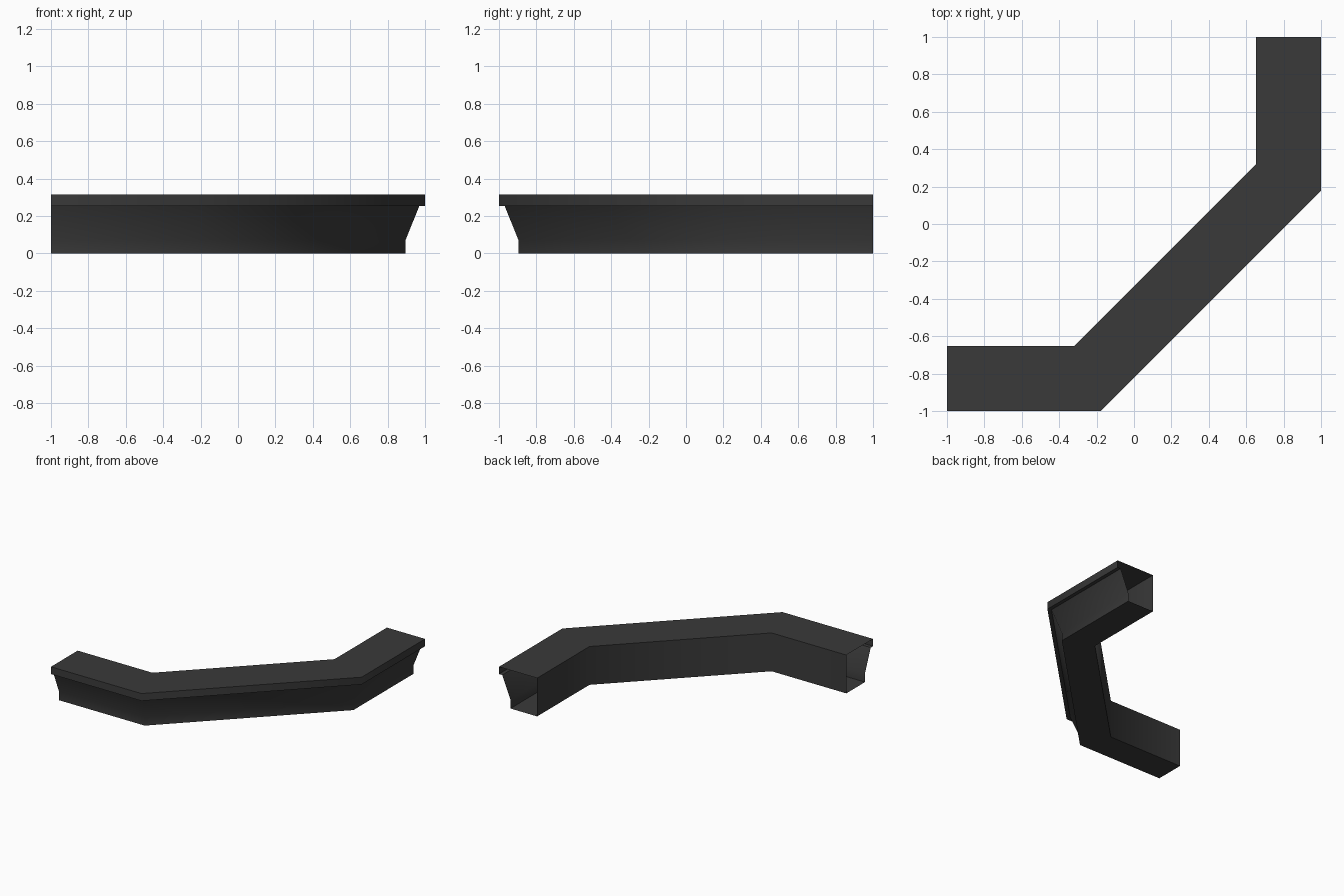
import bpy, bmesh, math
from mathutils import Vector

cube = bpy.data.objects.get("Cube")
if cube:
    bpy.data.objects.remove(cube, do_unlink=True)

# One dark grey for the whole trim
grey = bpy.data.materials.new("dark_grey")
grey.use_nodes = True
colour = (0.042, 0.042, 0.042, 1)
grey.diffuse_color = colour
grey.node_tree.nodes["Principled BSDF"].inputs["Base Color"].default_value = colour

# Outer edge of the path, with the mitred inward direction at each station
t = math.tan(math.radians(22.5))
corner = 0.177
stations = [((-1, -1), (0, 1)), ((-corner, -1), (-t, 1)),
            ((1, corner), (-1, t)), ((1, 1), (-1, 0))]

# Closed cross-section: (distance in from the outer edge, height)
profile = [(0, 0.315), (0, 0.255), (0.03, 0.255), (0.105, 0.07),
           (0.105, 0), (0.347, 0), (0.347, 0.315)]

# Sweep the section along the path, leaving both ends open
bm = bmesh.new()
rings = []
for point, inward in stations:
    p, d = Vector((*point, 0)), Vector((*inward, 0))
    rings.append([bm.verts.new(p + d * depth + Vector((0, 0, z)))
                  for depth, z in profile])
count = len(profile)
for a, b in zip(rings, rings[1:]):
    for i in range(count):
        j = (i + 1) % count
        bm.faces.new((a[i], a[j], b[j], b[i]))
bm.normal_update()

mesh = bpy.data.meshes.new("ledge_trim")
bm.to_mesh(mesh)
bm.free()
mesh.materials.append(grey)
trim = bpy.data.objects.new("ledge_trim", mesh)
bpy.context.collection.objects.link(trim)

# Smooth around the bends, sharp along the lip and the long edges
bpy.ops.object.select_all(action='DESELECT')
trim.select_set(True)
bpy.context.view_layer.objects.active = trim
bpy.ops.object.shade_smooth_by_angle(angle=math.radians(50))
